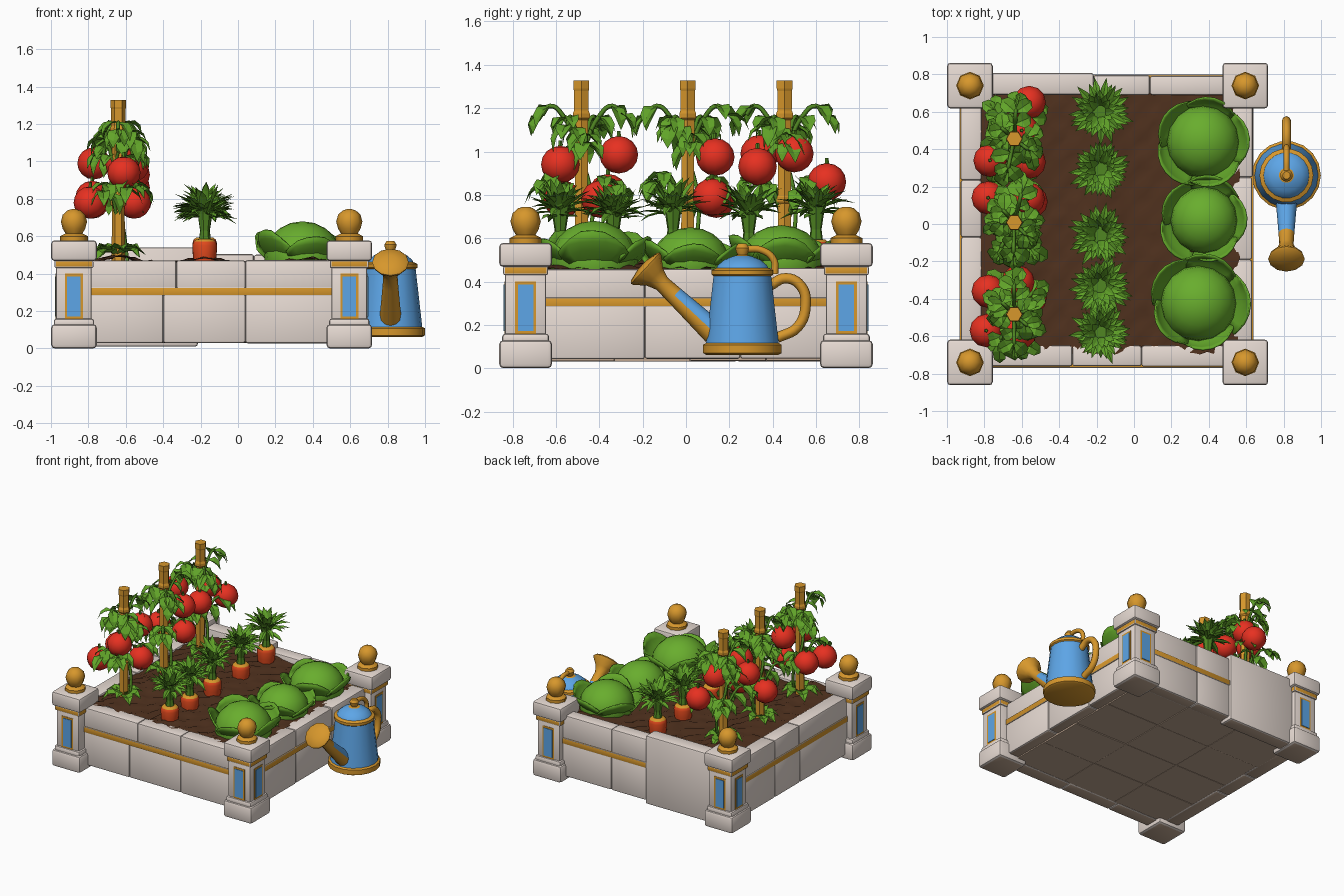
import bpy, bmesh, math, random
from mathutils import Vector, Matrix

if "Cube" in bpy.data.objects:
    bpy.data.objects.remove(bpy.data.objects["Cube"])
random.seed(4)
rnd = random.uniform

def mat(name, c):
    m = bpy.data.materials.new(name)
    m.diffuse_color = (*c, 1)
    m.use_nodes = True
    m.node_tree.nodes["Principled BSDF"].inputs["Base Color"].default_value = m.diffuse_color
    return m
STONE = mat("pale stone", (0.86, 0.76, 0.70))
DARK = mat("brown underside stone", (0.52, 0.38, 0.28))
GOLD = mat("gold", (0.68, 0.31, 0.025))
BLUE = mat("blue", (0.11, 0.38, 0.80))
RED = mat("tomato red", (0.80, 0.03, 0.015))
SOIL = mat("soil", (0.08, 0.031, 0.013))
LEAF = mat("leaf green", (0.12, 0.37, 0.022))
VINE = mat("vine green", (0.08, 0.24, 0.016))
CABBAGE = mat("cabbage green", (0.14, 0.42, 0.027))
CARROT = mat("carrot orange", (0.74, 0.065, 0.012))

def finish(name, bm, mats, smooth=None, recalc=True):
    if recalc:
        bmesh.ops.recalc_face_normals(bm, faces=bm.faces)
    me = bpy.data.meshes.new(name)
    bm.to_mesh(me)
    bm.free()
    ob = bpy.data.objects.new(name, me)
    bpy.context.collection.objects.link(ob)
    for m in mats:
        me.materials.append(m)
    if smooth:
        bpy.ops.object.select_all(action='DESELECT')
        ob.select_set(True)
        bpy.context.view_layer.objects.active = ob
        bpy.ops.object.shade_smooth_by_angle(angle=math.radians(smooth))
    return ob

def box(bm, lo, hi, bevel=0.0, mi=0, under=None):
    lo, hi = Vector(lo), Vector(hi)
    M = Matrix.Translation((lo + hi) / 2) @ Matrix.Diagonal((*(hi - lo), 1))
    vs = bmesh.ops.create_cube(bm, size=1, matrix=M)['verts']
    for f in {f for v in vs for f in v.link_faces}:
        f.normal_update()
        f.material_index = under if under is not None and f.normal.z < -0.7 else mi
    if bevel:
        es = list({e for v in vs for e in v.link_edges})
        bmesh.ops.bevel(bm, geom=es, offset=bevel, segments=2, profile=0.5, affect='EDGES')

def lathe(bm, prof, n, M=Matrix(), mis=None):
    # prof: (radius, height) pairs from bottom to top, closed at both ends
    rings = [[bm.verts.new(M @ Vector((r * math.cos(2 * math.pi * i / n),
              r * math.sin(2 * math.pi * i / n), z))) for i in range(n)] for r, z in prof]
    for k in range(len(rings) - 1):
        for i in range(n):
            j = (i + 1) % n
            f = bm.faces.new((rings[k][i], rings[k][j], rings[k + 1][j], rings[k + 1][i]))
            f.material_index = mis[k] if mis else 0
    for ring, mi in ((rings[0][::-1], 0), (rings[-1], -1)):
        bm.faces.new(ring).material_index = mis[mi] if mis else 0

def tube(name, paths, r, m, res=2):
    cu = bpy.data.curves.new(name, 'CURVE')
    cu.dimensions, cu.bevel_depth, cu.bevel_resolution = '3D', r, res
    cu.resolution_u, cu.use_fill_caps = 5, True
    for p in paths:
        s = cu.splines.new('BEZIER')
        s.bezier_points.add(len(p) - 1)
        for b, c in zip(s.bezier_points, p):
            b.co, b.handle_left_type, b.handle_right_type = c, 'AUTO', 'AUTO'
    cu.materials.append(m)
    bpy.context.collection.objects.link(bpy.data.objects.new(name, cu))

def leaf(bm, base, az, pitch, L, W, droop=0.8, mi=0):
    # folded pointed leaf that bends downward along its length
    p, side = Vector(base), Vector((-math.sin(az), math.cos(az), 0))
    rows = []
    for k, w in enumerate((0.15, 0.9, 0.75, 0.0)):
        if k:
            a = pitch - droop * (k - 1) / 2
            p = p + Vector((math.cos(az) * math.cos(a), math.sin(az) * math.cos(a), math.sin(a))) * L / 3
        up = Vector((0, 0, W * w * 0.35))
        rows.append([bm.verts.new(p + s * side * W * w + (up if s else -up * 0.2)) for s in (-1, 0, 1)])
    for a, b in zip(rows, rows[1:]):
        for i in (0, 1):
            bm.faces.new((a[i], b[i], b[i + 1], a[i + 1])[::-1]).material_index = mi
    bmesh.ops.remove_doubles(bm, verts=rows[-1], dist=1e-5)

# ---- corner posts with blue panels and gold ball finials
for px, sx in ((-0.877, -1), (0.595, 1)):
    for py, sy in ((-0.74, -1), (0.74, 1)):
        bm = bmesh.new()
        def block(h, z0, z1, bev, mi=0):
            box(bm, (px - h, py - h, z0), (px + h, py + h, z1), bev, mi, 1 if mi == 0 else None)
        block(0.122, 0.0, 0.13, 0.02)
        block(0.108, 0.11, 0.16, 0.015)
        block(0.095, 0.14, 0.45, 0.01)
        block(0.104, 0.43, 0.472, 0.008, 2)
        block(0.122, 0.468, 0.578, 0.018)
        for d, hw, z0, z1, mi in ((0.098, 0.048, 0.158, 0.4, 2), (0.102, 0.036, 0.172, 0.386, 3)):
            ys = sorted((py + sy * 0.09, py + sy * d))
            box(bm, (px - hw, ys[0], z0), (px + hw, ys[1], z1), 0, mi)
            xs = sorted((px + sx * 0.09, px + sx * d))
            box(bm, (xs[0], py - hw, z0), (xs[1], py + hw, z1), 0, mi)
        finish("corner_post", bm, [STONE, DARK, GOLD, BLUE], 30)
        bm = bmesh.new()
        lathe(bm, [(0.074, 0.57), (0.074, 0.6), (0.045, 0.615), (0.06, 0.64), (0.07, 0.678),
                   (0.06, 0.715), (0.035, 0.738), (0.012, 0.745)], 8, Matrix.Translation((px, py, 0)))
        finish("post_finial", bm, [GOLD], 50)

# ---- stone walls: two courses of blocks and a gold stripe on the outer face
def wall(name, along_x, inner, outer, zb, zt, low, high, stripe):
    bm = bmesh.new()
    s = 1 if outer > inner else -1
    def put(a0, a1, b0, b1, z0, z1, bev, mi):
        b0, b1 = sorted((b0, b1))
        lo, hi = ((a0, b0, z0), (a1, b1, z1)) if along_x else ((b0, a0, z0), (b1, a1, z1))
        box(bm, lo, hi, bev, mi, 1 if mi == 0 else None)
    for seams, z0, z1 in ((low, zb, 0.302), (high, 0.298, zt)):
        for a0, a1 in zip(seams, seams[1:]):
            j = rnd(-0.005, 0.001)
            put(a0, a1, inner, outer + s * j, z0 - (j if z0 < 0.1 else 0), z1 + j * (z1 > 0.4), 0.012, 0)
    put(*stripe, outer - s * 0.04, outer + s * 0.004, 0.282, 0.326, 0.004, 2)
    finish(name, bm, [STONE, DARK, GOLD], 30)
wall("front_wall", True, -0.65, -0.765, 0.025, 0.475, (-0.8, -0.4, 0.04, 0.52), (-0.8, -0.33, 0.04, 0.52), (-0.8, 0.52))
wall("back_wall", True, 0.69, 0.795, 0.03, 0.505, (-0.215, 0.085, 0.52), (-0.215, 0.085, 0.52), (-0.215, 0.52))
wall("right_wall", False, 0.525, 0.635, 0.04, 0.462, (-0.66, -0.19, 0.25, 0.66), (-0.66, -0.19, 0.25, 0.66), (-0.66, 0.66))
wall("left_wall", False, -0.815, -0.93, 0.03, 0.475, (-0.66, -0.07, 0.235, 0.66), (-0.66, -0.07, 0.235, 0.66), (-0.66, 0.66))
bm = bmesh.new()
box(bm, (-0.79, 0.69, 0.01), (-0.215, 0.808, 0.54), 0.014, 0, 1)
finish("plain_back_block", bm, [STONE, DARK], 30)

# ---- tiled underside and lumpy soil
bm = bmesh.new()
for i in range(3):
    for j in range(4):
        x, y = -0.83 + i * 0.46, -0.68 + j * 0.35
        box(bm, (x, y, 0.03 + rnd(0, 0.005)), (x + 0.459, y + 0.349, 0.1), 0.004)
finish("underside_tiles", bm, [DARK])
bm = bmesh.new()
bmesh.ops.create_grid(bm, x_segments=34, y_segments=36, size=0.5)
for v in bm.verts:
    x, y = -0.14 + v.co.x * 1.4, 0.02 + v.co.y * 1.42
    row = max(math.exp(-((x - c) / 0.11) ** 2) * h for c, h in ((-0.64, 1.3), (-0.18, 0.9), (0.36, 0.9)))
    v.co = (x + rnd(-.008, .008), y + rnd(-.008, .008), 0.457 + 0.028 * row + 0.01 * math.sin(x * 43) * math.sin(y * 41) + rnd(-.005, .005))
finish("soil", bm, [SOIL], 40)

# ---- tomato plants: stake, arching vines, drooping leaves
for py in (-0.483, 0.008, 0.455):
    px = -0.64
    bm = bmesh.new()
    lathe(bm, [(0.036, 0.44), (0.034, 0.76), (0.042, 0.77), (0.042, 0.79), (0.034, 0.8), (0.035, 1.145), (0.045, 1.155),
               (0.045, 1.175), (0.038, 1.19), (0.039, 1.28), (0.042, 1.29), (0.042, 1.328)], 6, Matrix.Translation((px, py, 0)))
    finish("tomato_stake", bm, [GOLD])
    bm, paths = bmesh.new(), []
    for deg, z0, r in ((84, 1.03, 0.18), (-97, 1.03, 0.18), (55, 0.7, 0.17), (-65, 0.72, 0.16), (115, 0.68, 0.17),
                       (-120, 0.7, 0.17), (10, 0.9, 0.08), (185, 0.9, 0.08), (135, 0.98, 0.1), (-45, 0.98, 0.1)):
        az = math.radians(deg + rnd(-8, 8))
        d = Vector((math.cos(az), math.sin(az), 0))
        o = Vector((px, py, z0))
        path = [o + d * r * a + Vector((0, 0, h)) for a, h in ((0.1, 0), (0.45, 0.13), (0.8, 0.18), (1, 0.14))]
        paths.append(path)
        for k, turns in ((1, (-1.1, 1.1)), (2, (-0.9, 0.9)), (3, (-0.5, 0.5))):
            for t in turns:
                leaf(bm, path[k], az + t + rnd(-.2, .2), rnd(-0.6, 0.0), rnd(0.11, 0.155), rnd(0.036, 0.048), 1.0)
    for i in range(8):
        leaf(bm, (px, py, 0.48), i * 0.79 + rnd(-.2, .2), rnd(0.6, 1.2), rnd(0.15, 0.2), 0.05, 1.5)
    finish("tomato_leaves", bm, [LEAF], recalc=False)
    paths.append([(px + 0.05, py, 0.46), (px + 0.02, py + 0.05, 0.68), (px - 0.04, py + 0.03, 0.88), (px, py - 0.04, 1.05)])
    tube("tomato_vines", paths, 0.011, VINE, 0)

# ---- tomatoes with a small green stalk
bm = bmesh.new()
for p in ((-0.79, -0.57, 0.78), (-0.61, -0.58, 0.94), (-0.555, -0.395, 0.78), (-0.62, -0.31, 0.985), (-0.78, -0.36, 0.81),
          (-0.78, 0.14, 0.78), (-0.55, 0.12, 0.79), (-0.565, 0.135, 0.975),
          (-0.56, 0.33, 0.93), (-0.77, 0.34, 0.99), (-0.6, 0.5, 0.99), (-0.56, 0.65, 0.86)):
    M = Matrix.Translation(p) @ Matrix.Diagonal((1, 1, 0.97, 1))
    bmesh.ops.create_uvsphere(bm, u_segments=12, v_segments=8, radius=0.089, matrix=M)
    lathe(bm, [(0.012, 0.07), (0.008, 0.11)], 5, Matrix.Translation(p), [1])
finish("tomatoes", bm, [RED, VINE], 50, recalc=False)

# ---- carrots with bushy tops
for i, py in enumerate((-0.58, -0.335, -0.06, 0.29, 0.6)):
    px, dz = -0.178, (0, -0.01, 0.01, -0.005, 0.01)[i]
    T = Matrix.Translation((px, py, dz))
    bm = bmesh.new()
    lathe(bm, [(0.055, 0.43), (0.063, 0.5), (0.066, 0.55), (0.06, 0.572), (0.045, 0.583), (0.02, 0.586)], 10, T, [0, 0, 0, 1, 1])
    finish("carrot", bm, [CARROT, GOLD], 40)
    bm = bmesh.new()
    lathe(bm, [(0.034, 0.57), (0.026, 0.63), (0.04, 0.72), (0.05, 0.76)], 7, T, [1, 1, 1])
    for k in range(48):
        az = k * 2.4
        pitch = 1.4 - 1.5 * (k / 48)
        q = Vector((px + 0.022 * math.cos(az), py + 0.022 * math.sin(az), 0.72 + dz + rnd(-.025, .02)))
        leaf(bm, q, az, pitch, rnd(0.115, 0.17), 0.024, rnd(0.1, 0.6), int(k % 6 == 0))
    finish("carrot_greens", bm, [LEAF, VINE], recalc=False)

# ---- cabbages: round heart with cupped outer leaves
for cx, cy, s, top in ((0.37, 0.44, 1.0, 0.66), (0.375, 0.02, 0.92, 0.65), (0.345, -0.425, 1.05, 0.68)):
    bm = bmesh.new()
    h = top - 0.49
    bmesh.ops.create_uvsphere(bm, u_segments=16, v_segments=10, radius=1,
        matrix=Matrix.Translation((cx, cy, 0.49)) @ Matrix.Diagonal((0.195 * s, 0.195 * s, h, 1)))
    finish("cabbage_heart", bm, [CABBAGE], 60)
    bm = bmesh.new()
    for k in range(5):
        a0, tall, out = k * 1.257 + cy * 3, rnd(0.8, 1.1), rnd(-0.01, 0.015)
        grid = []
        for j in range(5):
            t = j / 4
            row = []
            for i in range(7):
                u = (i - 3) / 3
                r = s * (0.13 + (0.095 + out) * math.sin(t * 1.7) + 0.01 * (k % 2) + 0.02 * t * t * (1 - u * u))
                z = 0.45 + 0.16 * s * tall * t * (1 - 0.4 * u * u) + rnd(-.004, .004)
                a = a0 + u * (0.4 + 0.3 * math.sin(t * 2.4))
                row.append(bm.verts.new((cx + r * math.cos(a), cy + r * math.sin(a), z)))
            grid.append(row)
        for j in range(4):
            for i in range(6):
                bm.faces.new((grid[j][i], grid[j][i + 1], grid[j + 1][i + 1], grid[j + 1][i]))
    ob = finish("cabbage_leaves", bm, [LEAF], 50)
    sol = ob.modifiers.new("thickness", 'SOLIDIFY')
    sol.thickness = 0.01

# ---- watering can: body, lid, knob
wx, wy = 0.815, 0.26
bm = bmesh.new()
lathe(bm, [(0.17, 0.062), (0.184, 0.07), (0.184, 0.108), (0.17, 0.116), (0.135, 0.425), (0.144, 0.432), (0.144, 0.452),
           (0.122, 0.462), (0.115, 0.475), (0.085, 0.5), (0.04, 0.518), (0.022, 0.522), (0.03, 0.54), (0.033, 0.555), (0.02, 0.575)],
      18, Matrix.Translation((wx, wy, 0)), [1, 1, 1, 0, 1, 1, 1, 0, 0, 0, 1, 1, 1, 1])
finish("watering_can_body", bm, [BLUE, GOLD], 35)
tube("watering_can_handle", [[(wx, y, z) for y, z in ((0.385, 0.38), (0.46, 0.415), (0.53, 0.38), (0.552, 0.29), (0.515, 0.19), (0.42, 0.14))]], 0.024, GOLD)
tube("watering_can_top_loop", [[(wx, y, z) for y, z in ((0.27, 0.55), (0.35, 0.545), (0.405, 0.5), (0.41, 0.435))]], 0.016, GOLD)

# ---- spout, blue along its upper side, ending in a gold rose
axis = Vector((0, -0.31, 0.29))
M = Matrix.Translation((wx, 0.13, 0.165)) @ axis.to_track_quat('Z', 'Y').to_matrix().to_4x4()
bm = bmesh.new()
lathe(bm, [(0.058, 0.0), (0.05, 0.12), (0.042, 0.25), (0.038, 0.33), (0.055, 0.375), (0.094, 0.422), (0.098, 0.434), (0.088, 0.444), (0.03, 0.456)], 12, M)
bmesh.ops.recalc_face_normals(bm, faces=bm.faces)
for f in bm.faces:
    d = (f.calc_center_median() - M.translation).dot(axis.normalized())
    f.material_index = 1 if d < 0.25 and f.normal.z > 0.15 else 0
finish("watering_can_spout", bm, [GOLD, BLUE], 35)
